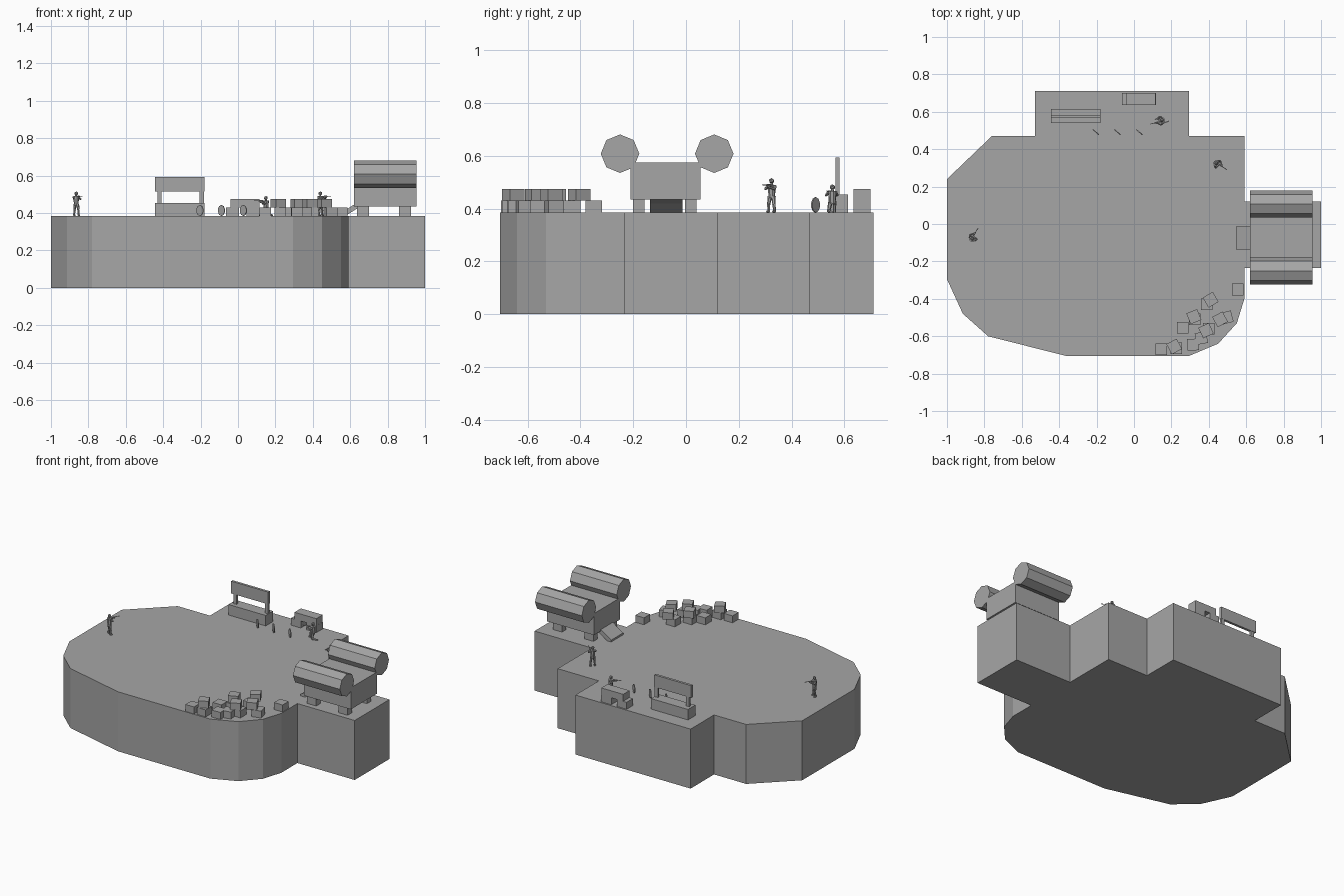
import bpy, bmesh
from math import radians, pi, cos, sin
from mathutils import Matrix, Vector

cube = bpy.data.objects.get("Cube")
if cube:
    bpy.data.objects.remove(cube, do_unlink=True)

grey = bpy.data.materials.new("plain grey")
grey.use_nodes = True
colour = (0.38, 0.38, 0.38, 1)
grey.diffuse_color = colour
grey.node_tree.nodes["Principled BSDF"].inputs["Base Color"].default_value = colour

DECK = 0.385


def finish(name, bm):
    bmesh.ops.recalc_face_normals(bm, faces=bm.faces)
    mesh = bpy.data.meshes.new(name)
    bm.to_mesh(mesh)
    bm.free()
    mesh.materials.append(grey)
    obj = bpy.data.objects.new(name, mesh)
    bpy.context.collection.objects.link(obj)
    return obj


def prism(name, points, offset):
    """Extrude a closed outline along an offset."""
    bm = bmesh.new()
    face = bm.faces.new([bm.verts.new(p) for p in points])
    geom = bmesh.ops.extrude_face_region(bm, geom=[face])["geom"]
    moved = [v for v in geom if isinstance(v, bmesh.types.BMVert)]
    bmesh.ops.translate(bm, verts=moved, vec=offset)
    if not any(f is face for f in bm.faces):
        bm.faces.new([v for v in bm.verts if v not in moved])
    return finish(name, bm)


def box(name, x0, x1, y0, y1, z0, z1, turn=0):
    bm = bmesh.new()
    centre = Vector((x0 + x1, y0 + y1, z0 + z1)) / 2
    matrix = (Matrix.Translation(centre) @ Matrix.Rotation(radians(turn), 4, "Z")
              @ Matrix.Diagonal((x1 - x0, y1 - y0, z1 - z0, 1)))
    bmesh.ops.create_cube(bm, size=1, matrix=matrix)
    return finish(name, bm)


def limb(bm, a, b, r1, r2, sides=6):
    """Tapered rod between two points."""
    a, b = Vector(a), Vector(b)
    turn = (b - a).to_track_quat("Z", "Y").to_matrix().to_4x4()
    bmesh.ops.create_cone(bm, cap_ends=True, segments=sides, radius1=r1, radius2=r2,
                          depth=(b - a).length,
                          matrix=Matrix.Translation((a + b) / 2) @ turn)


def figure(name, x, y, turn, kneeling=False):
    """Small soldier aiming a rifle along its local -y."""
    bm = bmesh.new()
    drop = 0.024 if kneeling else 0
    hip = 0.062 - drop
    for s in (-1, 1):
        if kneeling:
            knee = (s * 0.014, -0.02 if s < 0 else -0.002, 0.034 if s < 0 else 0.006)
            foot = (s * 0.014, -0.022 if s < 0 else 0.034, 0.003)
        else:
            knee = (s * 0.012, -0.003, 0.032)
            foot = (s * 0.014, 0, 0.002)
        limb(bm, (s * 0.008, 0, hip), knee, 0.009, 0.006)
        limb(bm, knee, foot, 0.007, 0.005)
        limb(bm, foot, (foot[0], foot[1] - 0.012, 0.004), 0.005, 0.004)
        # Arms reach forward to the rifle
        elbow = (s * 0.022, -0.012, hip + 0.027)
        limb(bm, (s * 0.016, 0, hip + 0.038), elbow, 0.006, 0.005)
        limb(bm, elbow, (0.004, -0.026 - s * 0.01, hip + 0.037), 0.005, 0.004)
    limb(bm, (0, 0, hip - 0.006), (0, 0, hip + 0.043), 0.012, 0.016, 8)
    limb(bm, (0, 0, hip + 0.04), (0, 0, hip + 0.052), 0.006, 0.005)
    bmesh.ops.create_icosphere(bm, subdivisions=1, radius=0.011,
                               matrix=Matrix.Translation((0, -0.001, hip + 0.058)))
    limb(bm, (0.004, 0, hip + 0.04), (0.004, -0.04, hip + 0.042), 0.005, 0.004)
    limb(bm, (0.004, -0.04, hip + 0.042), (0.004, -0.066, hip + 0.043), 0.002, 0.002)
    obj = finish(name, bm)
    obj.location = (x, y, DECK)
    obj.rotation_euler.z = radians(turn)


# Raised ground slab
outline = [(-1, .24), (-.76, .47), (-.53, .47), (-.53, .71), (.295, .71), (.295, .47),
           (.59, .47), (.59, .12), (1, .12), (1, -.235), (.59, -.235), (.59, -.4),
           (.55, -.53), (.45, -.64), (.295, -.705), (-.365, -.705), (-.78, -.6),
           (-.915, -.48), (-1, -.295)]
prism("ground_platform", [(x, y, 0) for x, y in outline], (0, 0, DECK))

# Vehicle body on four feet, with a twin pair of tanks
box("vehicle_body", .62, .955, -.21, .055, .435, .575)
for i, x in enumerate((.635, .86)):
    for j, y in enumerate((-.2, -.003)):
        box(f"vehicle_foot_{i}{j}", x, x + .065, y, y + .043, DECK, .435)
for side, y in (("front", -.25), ("back", .107)):
    ring = [(.62, y + .073 * cos(k * pi / 4), .608 + .073 * sin(k * pi / 4))
            for k in range(8)]
    prism(f"{side}_tank", ring, (.335, 0, 0))

# Tilted boarding ramp
prism("boarding_ramp", [(.545, -.137, DECK), (.545, -.137, .397), (.62, -.137, .445),
                        (.7, -.137, .437), (.63, -.137, .42), (.575, -.137, DECK)],
      (0, .124, 0))

# Sign board on its base
box("sign_base", -.445, -.18, .54, .615, DECK, .453)
box("sign_board", -.445, -.18, .566, .582, .515, .594)
for name, x in (("left", -.205), ("right", -.43)):
    box(f"{name}_sign_post", x, x + .022, .567, .581, .453, .515)

# Stacked crates at the back
for i, (x, w, z) in enumerate(((-.065, .07, DECK), (.045, .072, DECK),
                               (-.04, .076, .43), (.036, .08, .43))):
    box(f"crate_{i}", x, x + w, .635, .7, z, z + .045)

# Heap of loose blocks: x, y, turn, tier
heap = [(.145, -.67, 0, 0), (.215, -.655, 28, 1), (.225, -.665, 0, 0),
        (.315, -.645, 3, 0), (.36, -.61, 10, 0), (.385, -.57, 25, 1), (.4, -.56, 0, 0),
        (.26, -.555, 0, 0), (.32, -.495, 22, 1), (.325, -.51, 0, 0),
        (.41, -.405, 30, 1), (.39, -.43, 0, 0), (.46, -.51, 28, 1),
        (.495, -.5, 15, 0), (.555, -.35, 0, 0)]
for i, (x, y, turn, tier) in enumerate(heap):
    z = DECK + .045 * tier
    box(f"loose_block_{i}", x - .031, x + .031, y - .031, y + .031, z, z + .045, turn)

# Row of thin oval targets
for i, x in enumerate((-.205, -.09, .027)):
    oval = []
    for k in range(10):
        a = k * pi / 5 + pi / 10
        oval.append((x + .018 * cos(a), .489 - .015 * cos(a), .414 + .029 * sin(a)))
    prism(f"target_{i}", oval, (.003, .004, 0))

# Soldiers
figure("left_soldier", .44, .325, 55)
figure("right_soldier", -.865, -.08, 148)
figure("kneeling_soldier", .15, .555, -75, True)
